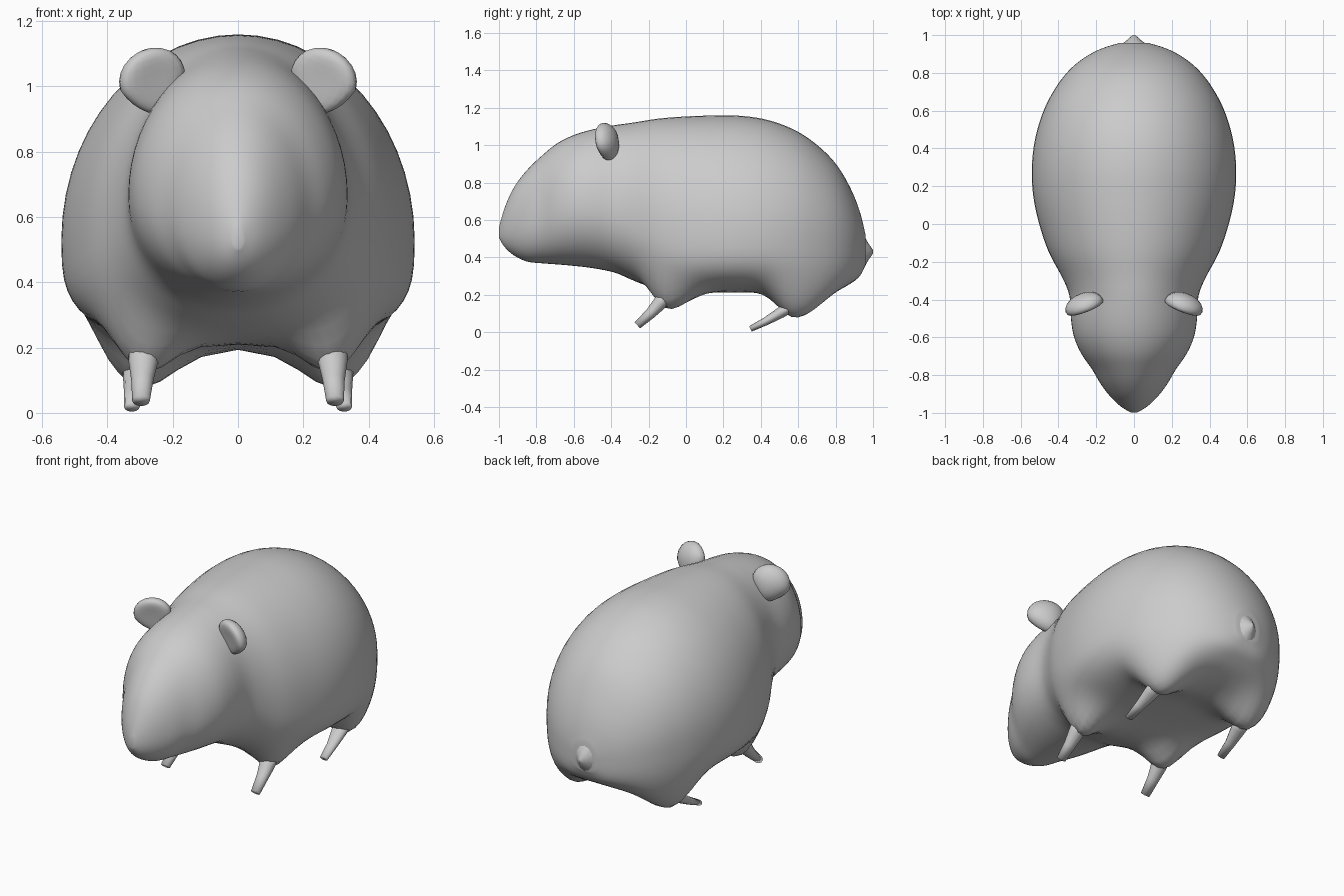
import bpy, bmesh
from math import sin, cos, pi, exp, copysign
from mathutils import Vector, Matrix

if "Cube" in bpy.data.objects:
    bpy.data.objects.remove(bpy.data.objects["Cube"])


def finish(bm, name):
    bmesh.ops.recalc_face_normals(bm, faces=bm.faces[:])
    mesh = bpy.data.meshes.new(name)
    bm.to_mesh(mesh)
    bm.free()
    for p in mesh.polygons:
        p.use_smooth = True
    obj = bpy.data.objects.new(name, mesh)
    bpy.context.collection.objects.link(obj)
    return obj


def skin(bm, rings):
    """Bridge a list of point rings into a closed tube."""
    rows = [[bm.verts.new(p) for p in ring] for ring in rings]
    n = len(rows[0])
    for a, b in zip(rows, rows[1:]):
        for i in range(n):
            j = (i + 1) % n
            bm.faces.new((a[i], a[j], b[j], b[i]))
    bm.faces.new(rows[0])
    bm.faces.new(rows[-1])


def bump(x, y, cx, cy, sx, front, back, depth):
    """Smooth downward swelling that forms a shoulder or haunch."""
    sy = front if y < cy else back
    return depth * exp(-((abs(x) - cx) / sx) ** 2 - ((y - cy) / sy) ** 2)


def section(y, half, top, bottom, mid, n=56):
    """Body slice: round above, fuller below, swelling into the legs."""
    full = min(1, max(0, (y + .45) / .4))
    low = .95 - .32 * full
    pts = []
    for i in range(n):
        c, s = cos(2 * pi * i / n), sin(2 * pi * i / n)
        e = 1.0 if s >= 0 else low
        x = half * copysign(abs(c) ** e, c)
        if s >= 0:
            z = mid + (top - mid) * s
        else:
            z = mid - (mid - bottom) * abs(s) ** e
            w = min(1, -1.5 * s)
            z -= w * bump(x, y, .31, .58, .15, .125, .19, .16)
            z -= w * bump(x, y, .29, -.115, .11, .09, .16, .135)
        pts.append((x, y, z))
    return pts


def refine(rows, steps=4):
    """Catmull-Rom interpolation between slices."""
    out = []
    for k in range(len(rows) - 1):
        quad = [rows[min(max(k + d, 0), len(rows) - 1)] for d in (-1, 0, 1, 2)]
        for t in (j / steps for j in range(steps)):
            out.append([b + .5 * t * (c - a + t * (2 * a - 5 * b + 4 * c - d
                        + t * (3 * (b - c) + d - a))) for a, b, c, d in zip(*quad)])
    return out + [rows[-1]]


def limb(name, path, n=12):
    """Tapered leg along (x, y, z, half width, half thickness)."""
    bm = bmesh.new()
    pts = [Vector(p[:3]) for p in path]
    rings = []
    for k, p in enumerate(path):
        d = (pts[min(k + 1, len(pts) - 1)] - pts[max(k - 1, 0)]).normalized()
        u = Vector((1, 0, 0))
        v = d.cross(u).normalized()
        rings.append([pts[k] + u * p[3] * cos(2 * pi * i / n) + v * p[4] * sin(2 * pi * i / n)
                      for i in range(n)])
    skin(bm, rings)
    return finish(bm, name)


# Body and head: slices of (y, half width, top, bottom, widest height)
slices = [
    (-1.0, .012, .56, .505, .53), (-.97, .065, .665, .455, .55), (-.92, .12, .775, .41, .57),
    (-.85, .175, .868, .377, .59), (-.77, .222, .945, .368, .62), (-.69, .278, 1.01, .362, .65),
    (-.60, .318, 1.055, .354, .67), (-.50, .335, 1.085, .342, .67), (-.38, .342, 1.108, .318, .65),
    (-.28, .382, 1.122, .275, .61), (-.15, .452, 1.143, .23, .57), (0, .503, 1.155, .212, .54),
    (.15, .535, 1.16, .212, .53), (.30, .542, 1.158, .212, .53), (.45, .525, 1.133, .212, .53),
    (.60, .48, 1.073, .205, .53), (.72, .417, .986, .205, .52), (.81, .348, .89, .225, .50),
    (.88, .265, .77, .26, .48), (.93, .17, .645, .30, .46), (.96, .07, .52, .36, .44)]
bm = bmesh.new()
skin(bm, [section(*s) for s in refine(slices)])
body = finish(bm, "body")
smooth = body.modifiers.new("soften", 'SMOOTH')
smooth.factor = .5
smooth.iterations = 3

# Tail nub
bm = bmesh.new()
skin(bm, [[(w * cos(2 * pi * i / 12), y, z + h * sin(2 * pi * i / 12)) for i in range(12)]
          for y, z, w, h in ((.90, .44, .13, .13), (.945, .43, .075, .10),
                             (.975, .43, .035, .045), (1.0, .43, .008, .01))])
finish(bm, "tail")

for side, label in ((-1, "left"), (1, "right")):
    # Legs
    limb(f"front_leg_{label}", [
        (side * .287, -.095, .21, .05, .04), (side * .29, -.14, .155, .045, .038),
        (side * .293, -.19, .10, .034, .029), (side * .297, -.26, .037, .027, .022)])
    limb(f"hind_leg_{label}", [
        (side * .305, .58, .15, .05, .03), (side * .307, .51, .107, .045, .03),
        (side * .318, .43, .06, .031, .022), (side * .325, .345, .018, .024, .016)])
    # Ears: thick lobes, slightly dished in front
    bm = bmesh.new()
    lobe = bmesh.ops.create_uvsphere(bm, u_segments=20, v_segments=12, radius=1)["verts"]
    for v in lobe:
        r2 = v.co.x ** 2 + v.co.z ** 2
        v.co = Vector((v.co.x * .108, v.co.y * .064, v.co.z * .096))
        if v.co.y < 0:
            v.co.y += .04 * max(0, 1 - r2)
        if v.co.z < 0:
            v.co.x *= 1 + v.co.z * 3
            v.co.z *= 1.15
    bm.transform(Matrix.Translation((side * .262, -.43, 1.022))
                 @ Matrix.Rotation(side * .35, 4, 'Y') @ Matrix.Rotation(side * -.3, 4, 'Z')
                 @ Matrix.Rotation(.3, 4, 'X'))
    finish(bm, f"ear_{label}")
